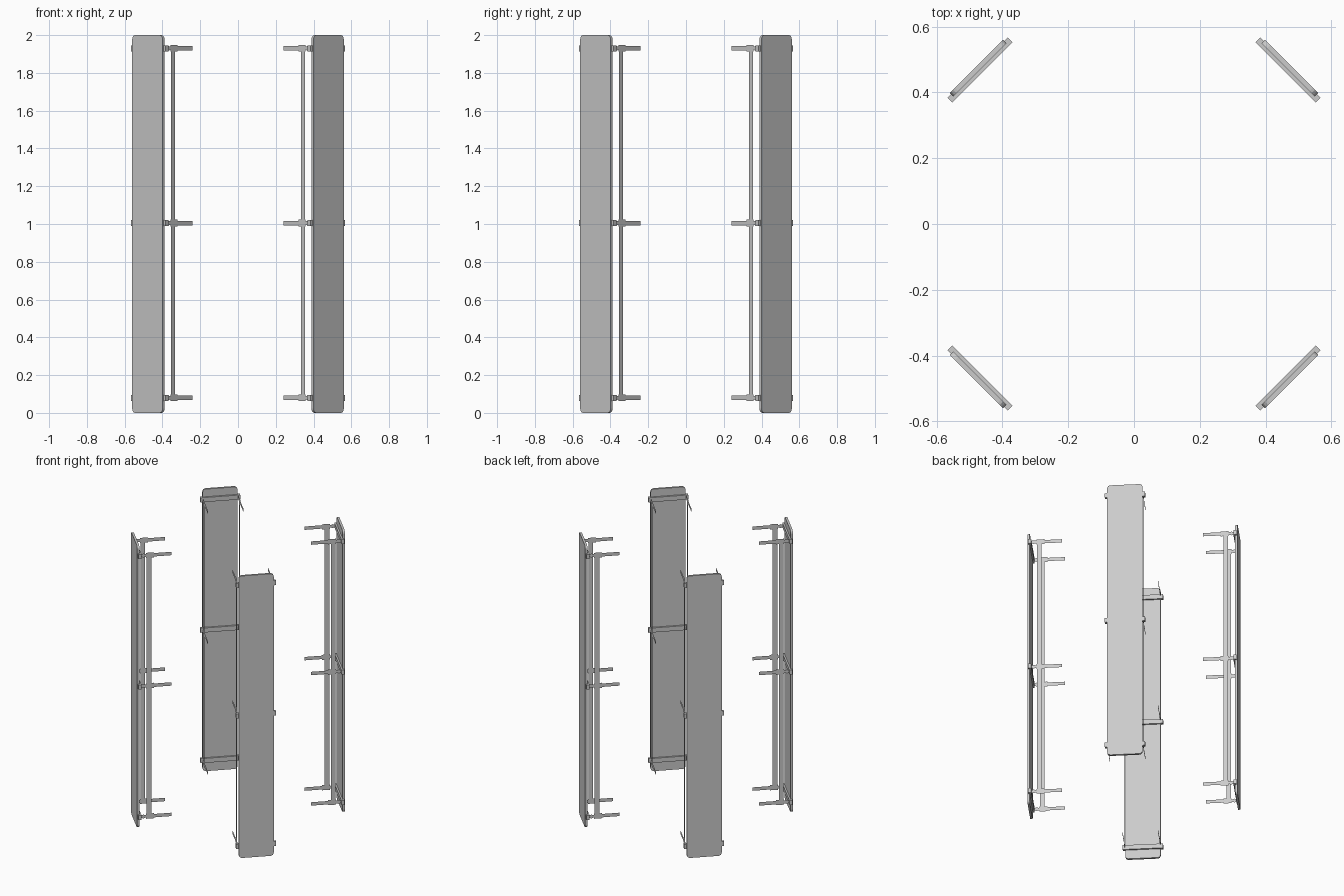
import bpy, bmesh, math
from mathutils import Matrix

cube = bpy.data.objects.get("Cube")
if cube:
    bpy.data.objects.remove(cube, do_unlink=True)

grey = bpy.data.materials.new("matte_grey")
grey.use_nodes = True
COLOUR = (0.6, 0.6, 0.6, 1)
grey.diffuse_color = COLOUR
grey.node_tree.nodes["Principled BSDF"].inputs["Base Color"].default_value = COLOUR

LEVELS = (0.08, 1.005, 1.93)   # heights of the brackets
ARM_SIDE = 0.115               # sideways offset of the bracket plates


def finish(bm, name):
    mesh = bpy.data.meshes.new(name)
    bm.to_mesh(mesh)
    bm.free()
    mesh.materials.append(grey)
    return mesh


def panel_mesh(half=0.114, inner=0.663, outer=0.678, radius=0.022, steps=4):
    """Tall board with rounded corners, lying in the x-z plane."""
    bm = bmesh.new()
    verts = []
    corners = ((1, 1), (-1, 1), (-1, -1), (1, -1))
    for i, (sx, sz) in enumerate(corners):
        for k in range(steps + 1):
            a = math.pi / 2 * (i + k / steps)
            verts.append(bm.verts.new((sx * (half - radius) + radius * math.cos(a), inner,
                                       1 + sz * (1 - radius) + radius * math.sin(a))))
    face = bm.faces.new(verts)
    grown = bmesh.ops.extrude_face_region(bm, geom=[face], use_keep_orig=True)
    moved = [v for v in grown["geom"] if isinstance(v, bmesh.types.BMVert)]
    bmesh.ops.translate(bm, verts=moved, vec=(0, outer - inner, 0))
    bmesh.ops.recalc_face_normals(bm, faces=bm.faces)
    return finish(bm, "panel")


def crossbar_mesh():
    """Three horizontal bars across the inner face of the board."""
    bm = bmesh.new()
    for z in LEVELS:
        bmesh.ops.create_cube(bm, size=1, matrix=Matrix.Translation((0, 0.662, z))
                              @ Matrix.Diagonal((0.26, 0.02, 0.032, 1)))
    return finish(bm, "crossbars")


def bracket_mesh():
    """Flat inward arms with their joints, linked by upright rails."""
    bm = bmesh.new()

    def plate(x, y0, y1, z0, z1):
        bm.faces.new([bm.verts.new((x, y, z)) for y, z in
                      ((y0, z0), (y1, z0), (y1, z1), (y0, z1))])

    for x in (-ARM_SIDE, ARM_SIDE):
        for z in LEVELS:
            for y0, y1, h in ((0.455, 0.567, 0.012), (0.567, 0.62, 0.018), (0.62, 0.655, 0.01)):
                plate(x, y0, y1, z - h, z + h)
            bmesh.ops.create_circle(bm, cap_ends=True, segments=8, radius=0.014,
                                    matrix=Matrix.Translation((x, 0.638, z))
                                    @ Matrix.Rotation(math.pi / 2, 4, "Y"))
        for low, high in zip(LEVELS, LEVELS[1:]):
            plate(x, 0.586, 0.616, low + 0.018, high - 0.018)
    return finish(bm, "brackets")


# Four identical boards set on the diagonals, facing outwards
parts = (("panel", panel_mesh()), ("crossbars", crossbar_mesh()), ("brackets", bracket_mesh()))
for i, corner in enumerate(("back_left", "back_right", "front_right", "front_left")):
    for part, mesh in parts:
        ob = bpy.data.objects.new(f"{corner}_{part}", mesh)
        ob.rotation_euler.z = math.radians(90 * i - 45)
        bpy.context.scene.collection.objects.link(ob)
